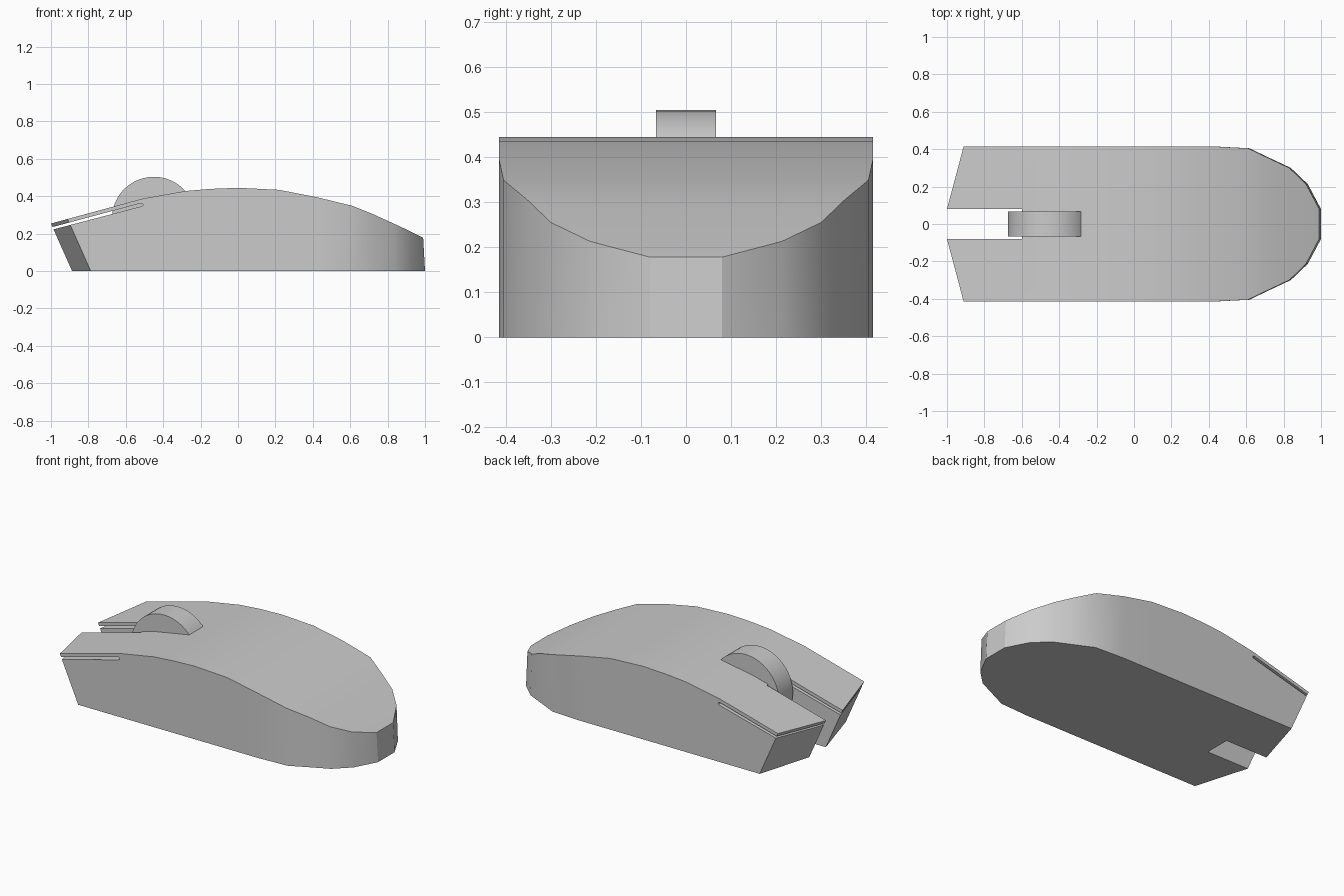
import bpy, bmesh, math
from mathutils import Vector

if "Cube" in bpy.data.objects:
    bpy.data.objects.remove(bpy.data.objects["Cube"])


def make_object(name, bm):
    bmesh.ops.recalc_face_normals(bm, faces=bm.faces[:])
    me = bpy.data.meshes.new(name)
    bm.to_mesh(me)
    bm.free()
    ob = bpy.data.objects.new(name, me)
    bpy.context.collection.objects.link(ob)
    return ob


def prism(name, profile, y0, y1):
    """Extrude an x-z profile along y."""
    bm = bmesh.new()
    a = bm.faces.new([bm.verts.new((x, y0, z)) for x, z in profile])
    r = bmesh.ops.extrude_face_region(bm, geom=[a])
    moved = [v for v in r["geom"] if isinstance(v, bmesh.types.BMVert)]
    bmesh.ops.translate(bm, vec=(0, y1 - y0, 0), verts=moved)
    return make_object(name, bm)


def cut(target, cutter):
    m = target.modifiers.new("cut", "BOOLEAN")
    m.operation, m.solver, m.object = "DIFFERENCE", "EXACT", cutter
    cutter.hide_render = True
    cutter.hide_viewport = True


# body: ribs of (x, top height, half width) from buttons to tail
ribs = [(-1.1, .227, .415), (-.51, .387, .415), (-.28, .428, .415),
        (-.15, .439, .415), (0, .445, .415), (.22, .434, .415),
        (.42, .395, .415), (.61, .349, .405), (.72, .305, .352),
        (.83, .255, .30), (.92, .213, .213), (.99, .178, .08)]
bm = bmesh.new()
rings = []
for x, z, w in ribs:
    flare = .01 * max(0, x)
    rings.append([bm.verts.new(p) for p in
                  ((x, -w, z), (x, w, z), (x + flare, w, 0), (x + flare, -w, 0))])
for a, b in zip(rings, rings[1:]):
    for i in range(4):
        j = (i + 1) % 4
        bm.faces.new((a[i], a[j], b[j], b[i]))
bm.faces.new(rings[0])
bm.faces.new(rings[-1])

# swept, undercut nose on both sides
for s in (1, -1):
    p, q, r = Vector((-1, s * .08, .254)), Vector((-.9, s * .415, .254)), Vector((-.887, s * .08, 0))
    n = (q - p).cross(r - p)
    if n.x > 0:
        n = -n
    cutgeo = bmesh.ops.bisect_plane(bm, geom=bm.verts[:] + bm.edges[:] + bm.faces[:],
                                    plane_co=p, plane_no=n, clear_outer=True)
    edges = [e for e in cutgeo["geom_cut"] if isinstance(e, bmesh.types.BMEdge)]
    bmesh.ops.contextual_create(bm, geom=edges)
body = make_object("mouse_body", bm)

# gap between the two buttons
cut(body, prism("button_gap_cutter", [(-1.2, -.1), (-.6, -.1), (-.6, .6), (-1.2, .6)], -.08, .08))

# seam slit beneath the buttons, rounded at its rear end
slit = [(-1.1, .193), (-.52, .345), (-.51, .349), (-.507, .356), (-.513, .362), (-.525, .361), (-1.1, .206)]
cut(body, prism("seam_cutter", slit, -.6, .6))

# scroll wheel
bm = bmesh.new()
bmesh.ops.create_cone(bm, cap_ends=True, segments=48, radius1=.224, radius2=.224, depth=.134)
wheel = make_object("scroll_wheel", bm)
wheel.rotation_euler = (math.pi / 2, 0, 0)
wheel.location = (-.45, 0, .28)
bpy.ops.object.select_all(action="DESELECT")
for o in (wheel, body):
    o.select_set(True)
bpy.context.view_layer.objects.active = wheel
bpy.ops.object.shade_smooth_by_angle(angle=math.radians(25))
